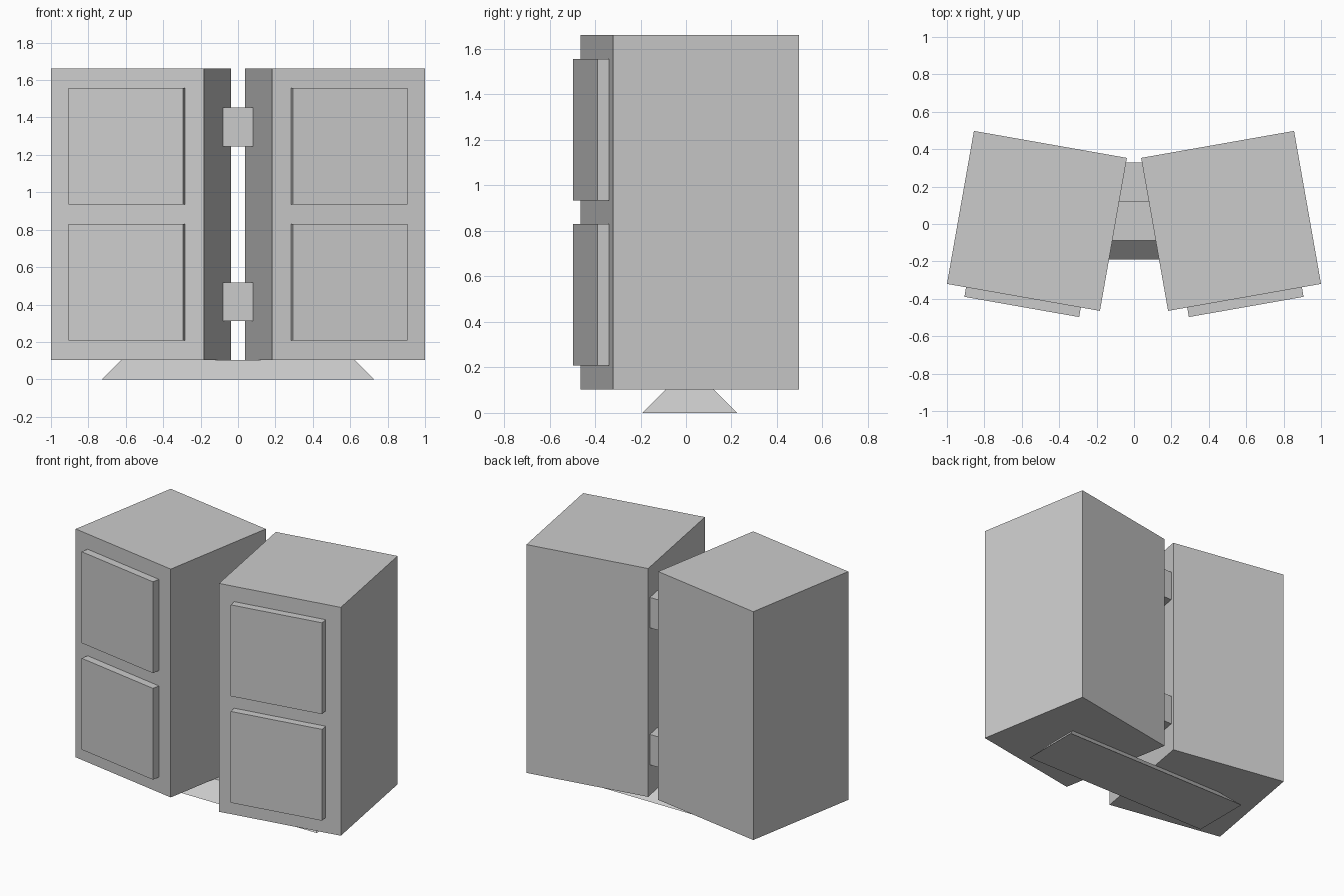
import bpy, bmesh, math
from mathutils import Matrix

if "Cube" in bpy.data.objects:
    bpy.data.objects.remove(bpy.data.objects["Cube"])

U = 0.1038      # design module
CY = 0.0166     # depth offset that centres the model


def box(name, x, y, z, place=Matrix(), taper=None):
    """Box from (min, max) ranges in modules; taper insets the top rim."""
    bm = bmesh.new()
    bmesh.ops.create_cube(bm, size=1)
    for v in bm.verts:
        inset = taper if taper and v.co.z > 0 else 0
        sx, sy = (1 if v.co.x > 0 else -1), (1 if v.co.y > 0 else -1)
        v.co = (x[v.co.x > 0] - sx * inset,
                y[v.co.y > 0] - sy * inset,
                z[v.co.z > 0])
    bm.transform(Matrix.Translation((0, CY, 0)) @ Matrix.Scale(U, 4) @ place)
    mesh = bpy.data.meshes.new(name)
    bm.to_mesh(mesh)
    bm.free()
    obj = bpy.data.objects.new(name, mesh)
    bpy.context.collection.objects.link(obj)
    return obj


# Two cabinets angled outwards, each with two raised front panels
for side, s in (("left", -1), ("right", 1)):
    place = Matrix.Translation((5 * s, 0, 0)) @ Matrix.Rotation(math.radians(10 * s), 4, 'Z')
    box(f"{side}_cabinet", (-4, 4), (-4, 4), (1, 16), place)
    for level, z in (("lower", 2), ("upper", 9)):
        box(f"{side}_{level}_panel", (-3, 3), (-4.5, -4), (z, z + 6), place)

# Connecting blocks in the gap
for level, z in (("lower", 3), ("upper", 12)):
    box(f"{level}_connector", (-0.77, 0.77), (1, 3), (z, z + 2))

# Sloped plinth
box("base", (-7, 7), (-2, 2), (0, 1), taper=1)
